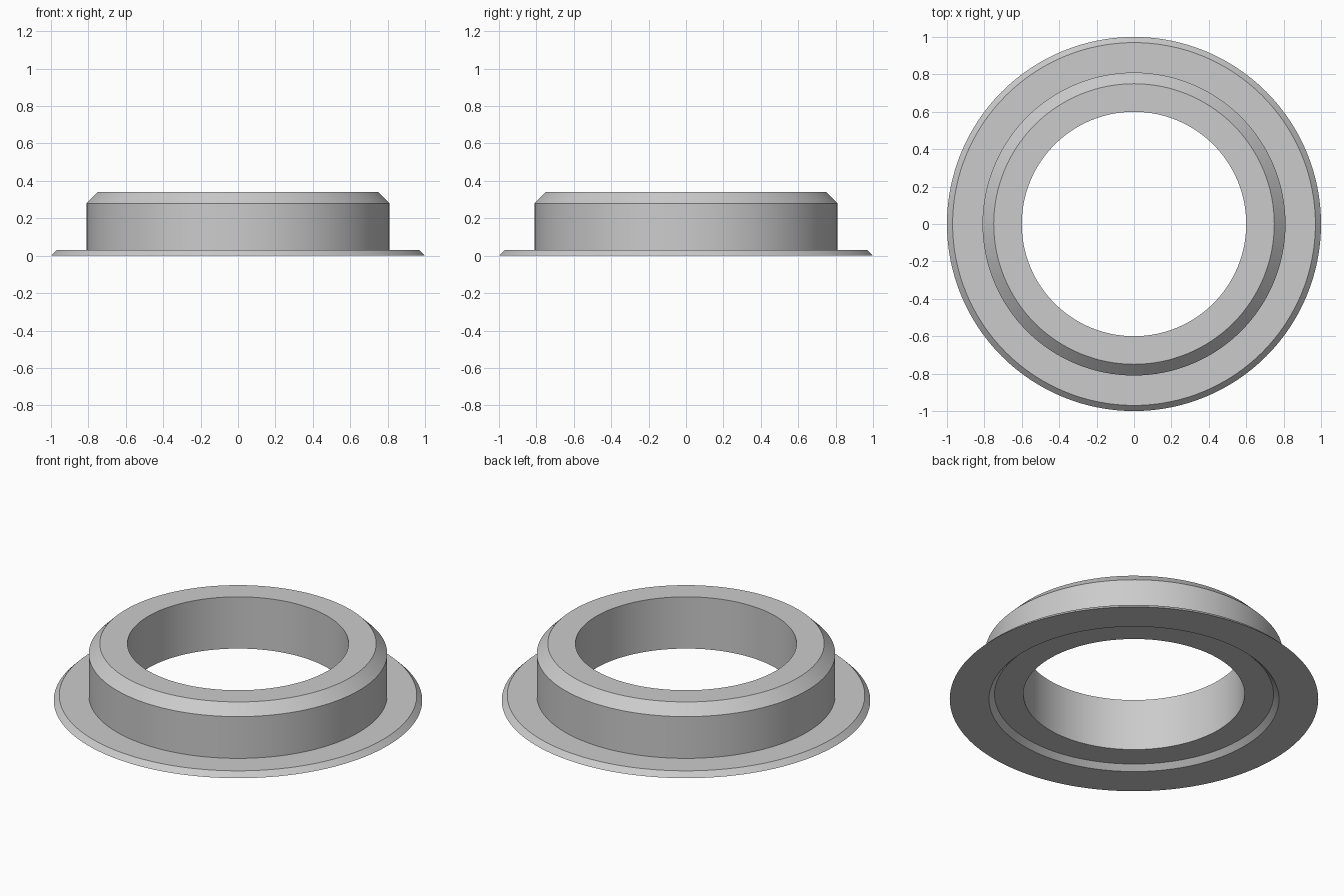
import bpy, bmesh, math

cube = bpy.data.objects.get("Cube")
if cube:
    bpy.data.objects.remove(cube, do_unlink=True)

SEGMENTS = 128

# Plain grey finish
grey = bpy.data.materials.new("light_grey")
grey.use_nodes = True
colour = (0.6, 0.6, 0.6, 1)
grey.diffuse_color = colour
grey.node_tree.nodes["Principled BSDF"].inputs["Base Color"].default_value = colour


def revolve(name, profile, material):
    """Turn a closed (radius, height) profile around the z axis."""
    bm = bmesh.new()
    rings = []
    for radius, height in profile:
        ring = []
        for i in range(SEGMENTS):
            a = math.tau * i / SEGMENTS
            ring.append(bm.verts.new((radius * math.cos(a), radius * math.sin(a), height)))
        rings.append(ring)
    for k, ring in enumerate(rings):
        following = rings[(k + 1) % len(rings)]
        for i in range(SEGMENTS):
            j = (i + 1) % SEGMENTS
            bm.faces.new((ring[i], ring[j], following[j], following[i]))
    bmesh.ops.recalc_face_normals(bm, faces=bm.faces)
    mesh = bpy.data.meshes.new(name)
    bm.to_mesh(mesh)
    bm.free()
    mesh.materials.append(material)
    obj = bpy.data.objects.new(name, mesh)
    bpy.context.collection.objects.link(obj)
    bpy.ops.object.select_all(action="DESELECT")
    obj.select_set(True)
    bpy.context.view_layer.objects.active = obj
    bpy.ops.object.shade_smooth_by_angle(angle=math.radians(30))
    return obj


# Collar with chamfered rim, thin bevelled flange and recessed underside
flanged_collar = revolve("flanged_collar", [
    (0.60, 0.03),   # bore, bottom
    (0.757, 0.03),  # recess floor
    (0.787, 0.0),   # recess lip
    (1.0, 0.0),     # flange edge
    (0.97, 0.03),   # flange bevel
    (0.81, 0.03),   # collar foot
    (0.81, 0.28),   # collar shoulder
    (0.75, 0.34),   # rim chamfer
    (0.60, 0.34),   # bore, top
], grey)
